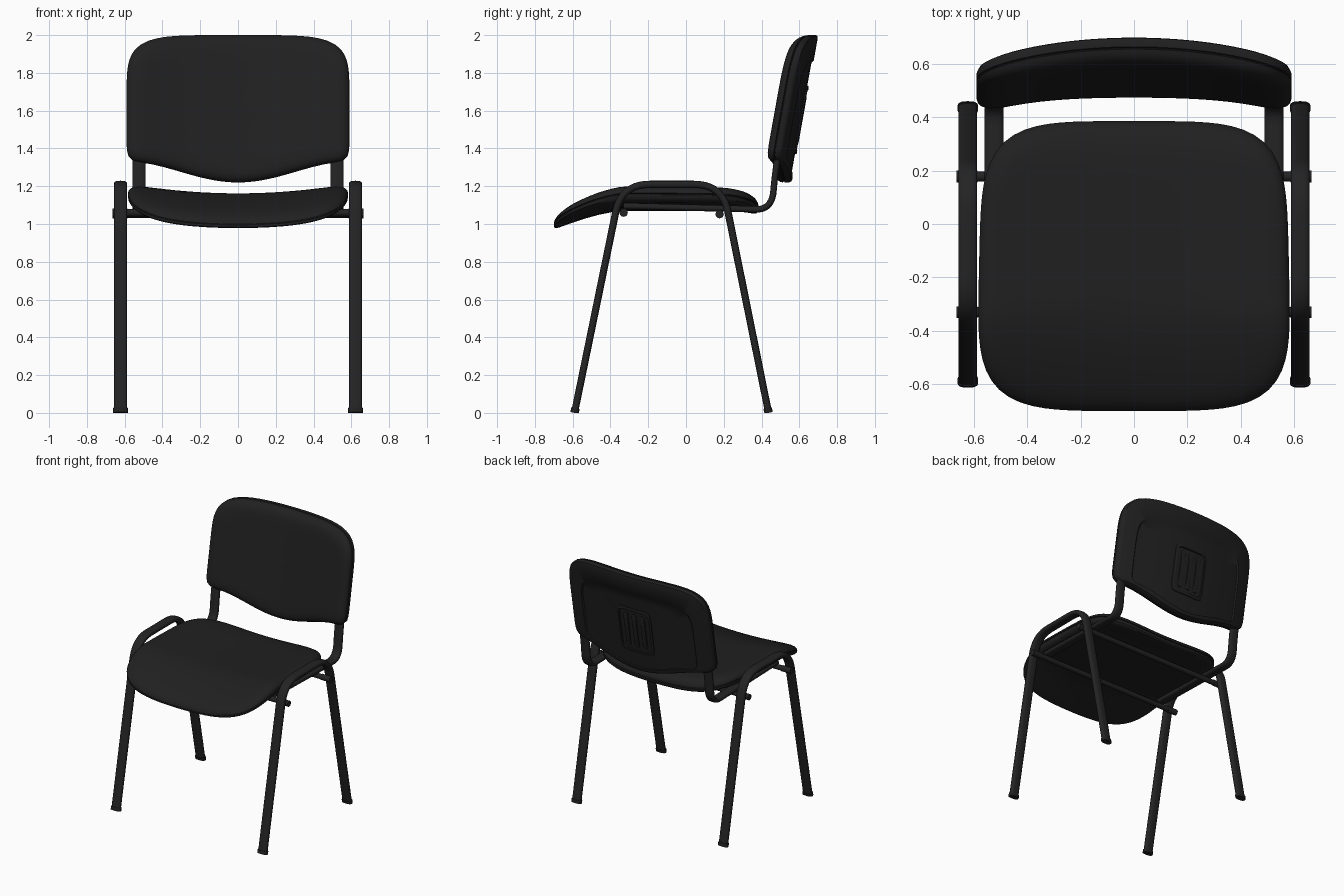
import bpy, bmesh, math
from mathutils import Vector

if "Cube" in bpy.data.objects:
    bpy.data.objects.remove(bpy.data.objects["Cube"])


def material(name, v):
    m = bpy.data.materials.new(name)
    m.diffuse_color = (v, v, v, 1)
    m.use_nodes = True
    m.node_tree.nodes["Principled BSDF"].inputs["Base Color"].default_value = m.diffuse_color
    return m


FABRIC = material("black fabric", 0.0145)
PLASTIC = material("black plastic", 0.0145)
METAL = material("black metal", 0.017)


def finish(name, bm, mat, angle=35):
    bmesh.ops.recalc_face_normals(bm, faces=bm.faces[:])
    me = bpy.data.meshes.new(name)
    bm.to_mesh(me)
    bm.free()
    me.materials.append(mat)
    ob = bpy.data.objects.new(name, me)
    bpy.context.collection.objects.link(ob)
    bpy.ops.object.select_all(action='DESELECT')
    ob.select_set(True)
    bpy.context.view_layer.objects.active = ob
    bpy.ops.object.shade_smooth_by_angle(angle=math.radians(angle))
    return ob


def skin(bm, loops):
    """Bridge successive closed loops with quads."""
    for a, b in zip(loops, loops[1:]):
        for i in range(len(a)):
            j = (i + 1) % len(a)
            bm.faces.new((a[i], a[j], b[j], b[i]))


def rounded(a, n):
    """Unit superellipse point at angle a."""
    c, s = math.cos(a), math.sin(a)
    r = (abs(c) ** n + abs(s) ** n) ** (-1 / n)
    return c * r, s * r


def pad(name, outline, rings, place, mat, count=96):
    """Closed cushion: scaled outline rings (su, sv, dv, h) mapped by place()."""
    bm = bmesh.new()
    pts = [outline(2 * math.pi * i / count) for i in range(count)]
    loops = [[bm.verts.new(place(u * su, v * sv + dv, h)) for u, v in pts]
             for su, sv, dv, h in rings]
    skin(bm, loops)
    for loop, ring in ((loops[0], rings[0]), (loops[-1], rings[-1])):
        mid = bm.verts.new(place(0, ring[2], ring[3]))
        for i in range(count):
            bm.faces.new((loop[i], loop[(i + 1) % count], mid))
    return finish(name, bm, mat)


def even(pairs):
    return [(s, s, 0, h) for s, h in pairs]


# ---- seat: dished cushion with a drooping front edge ----
def seat_outline(a):
    u, v = rounded(a, 4.4)
    return u * (0.58 - 0.012 * v), v * 0.5425


def seat_place(x, v, h):
    y = v - 0.1575
    z = 1.07 + 0.05 * (x / 0.58) ** 2
    t = 0.092
    if y < -0.33:
        k = (-0.33 - y) / 0.37
        z -= 0.10 * k ** 1.5
        t -= 0.025 * k
    if y > 0.2:
        z -= 0.02 * ((y - 0.2) / 0.18) ** 2
    return x, y, z + t * h


SEAT = [(0.15, 1), (0.3, 1), (0.45, 1), (0.6, 1), (0.72, 1), (0.82, 0.99), (0.89, 0.96),
        (0.94, 0.89), (0.975, 0.77), (0.993, 0.62), (1, 0.47), (0.988, 0.44), (0.988, 0.41),
        (1, 0.38), (0.997, 0.18), (0.98, 0.06), (0.95, 0), (0.85, 0), (0.7, 0), (0.55, 0),
        (0.4, 0), (0.2, 0)]
pad("seat", seat_outline, even(SEAT), seat_place, FABRIC)


# ---- backrest: curved, tilted cushion with a bellied lower edge ----
def back_outline(a):
    u, v = rounded(a, 5 if math.sin(a) > 0 else 12)
    x = u * 0.59
    if v > 0:
        return x, v * 0.38
    belly = math.cos(math.pi / 2 * min(1, abs(x) / 0.5)) ** 1.5
    return x, v * (0.30 + 0.10 * belly)


def back_place(x, v, h):
    z = v + 1.62
    y = 0.56 + 0.18 * (z - 1.22) - 0.08 * (x / 0.59) ** 2
    return x, y - 0.1 * h, z


BACK_FRONT = [(0.15, 1), (0.3, 1), (0.45, 1), (0.6, 1), (0.72, 1), (0.82, 0.99), (0.89, 0.95),
              (0.94, 0.87), (0.975, 0.74), (0.993, 0.6), (1, 0.46), (0.988, 0.43),
              (0.988, 0.4), (1, 0.37), (1, 0.15), (0.988, 0.04), (0.96, 0)]
# recessed rear panel, reaching down to the lower edge
BACK_PANEL = [(0.80, 0.79, -0.055, 0), (0.785, 0.77, -0.06, 0.1), (0.6, 0.6, -0.05, 0.1),
              (0.4, 0.4, -0.04, 0.1), (0.2, 0.2, -0.03, 0.1)]
pad("backrest", back_outline, even(BACK_FRONT) + BACK_PANEL, back_place, FABRIC)


# ---- vent frame and slats on the rear panel ----
def vent(name, cx, cz, hw, hh, rings):
    pad(name, lambda a: tuple(p * q for p, q in zip(rounded(a, 10), (hw, hh))),
        even(rings), lambda x, v, h: back_place(x + cx, v + cz, h), PLASTIC, 48)


vent("vent_frame", 0, -0.07, 0.14, 0.18,
     [(0.9, 0.2), (1, 0.2), (1, 0.04), (0.97, 0.01), (0.89, 0.01), (0.87, 0.09), (0.4, 0.09)])
for i in (-1, 0, 1):
    vent("vent_slat", i * 0.07, -0.07, 0.019, 0.135,
         [(0.9, 0.2), (1, 0.2), (1, 0.05), (0.9, 0.02)])


# ---- flat oval tubing ----
def fillet(points, dist, steps=10):
    """Round the inner corners of a (y, z) path."""
    p = [Vector(q) for q in points]
    out = [p[0]]
    for a, b, c in zip(p, p[1:], p[2:]):
        s = b + (a - b).normalized() * min(dist, (a - b).length * 0.49)
        e = b + (c - b).normalized() * min(dist, (c - b).length * 0.49)
        for i in range(steps + 1):
            t = i / steps
            out.append(s * (1 - t) ** 2 + b * 2 * t * (1 - t) + e * t * t)
    return out + [p[-1]]


def tube(name, x0, path, half_w, half_t, mat, n=3.0):
    """Sweep an oval section along a path in the y-z plane."""
    bm = bmesh.new()
    loops = []
    for i, p in enumerate(path):
        d = (path[min(i + 1, len(path) - 1)] - path[max(i - 1, 0)]).normalized()
        loop = []
        for k in range(20):
            u, v = rounded(2 * math.pi * k / 20, n)
            loop.append(bm.verts.new((x0 + u * half_w, p.x - d.y * v * half_t,
                                      max(0, p.y + d.x * v * half_t))))
        loops.append(loop)
    skin(bm, loops)
    bm.faces.new(loops[0])
    bm.faces.new(loops[-1])
    return finish(name, bm, mat)


def rod(name, x1, x2, y, z, r):
    """Round bar along x."""
    bm = bmesh.new()
    loops = [[bm.verts.new((x, y + r * math.cos(k * math.pi / 8), z + r * math.sin(k * math.pi / 8)))
              for k in range(16)] for x in (x1, x2)]
    skin(bm, loops)
    for loop in loops:
        bm.faces.new(loop)
    finish(name, bm, METAL)


LEG = fillet([(-0.59, 0), (-0.342, 1.21), (0.193, 1.21), (0.437, 0)], 0.15)
SUPPORT = fillet([(-0.33, 1.095), (0.28, 1.08), (0.455, 1.075), (0.472, 1.28), (0.515, 1.52)], 0.12)
for side in (-1, 1):
    # side frame: both legs and the arch joining them
    tube("leg_frame", side * 0.622, LEG, 0.035, 0.019, METAL)
    tube("front_foot", side * 0.622, [Vector((-0.59, 0)), Vector((-0.585, 0.025))],
         0.039, 0.023, PLASTIC)
    tube("rear_foot", side * 0.622, [Vector((0.437, 0)), Vector((0.432, 0.025))],
         0.039, 0.023, PLASTIC)
    # bar under the seat that bends up into the backrest
    tube("back_support", side * 0.524, SUPPORT, 0.035, 0.017, METAL)

# ---- cross bars with end caps ----
for y, z in ((-0.33, 1.06), (0.178, 1.052)):
    rod("cross_bar", -0.64, 0.64, y, z, 0.019)
    for side in (-1, 1):
        rod("bar_cap", side * 0.585, side * 0.665, y, z, 0.022)
